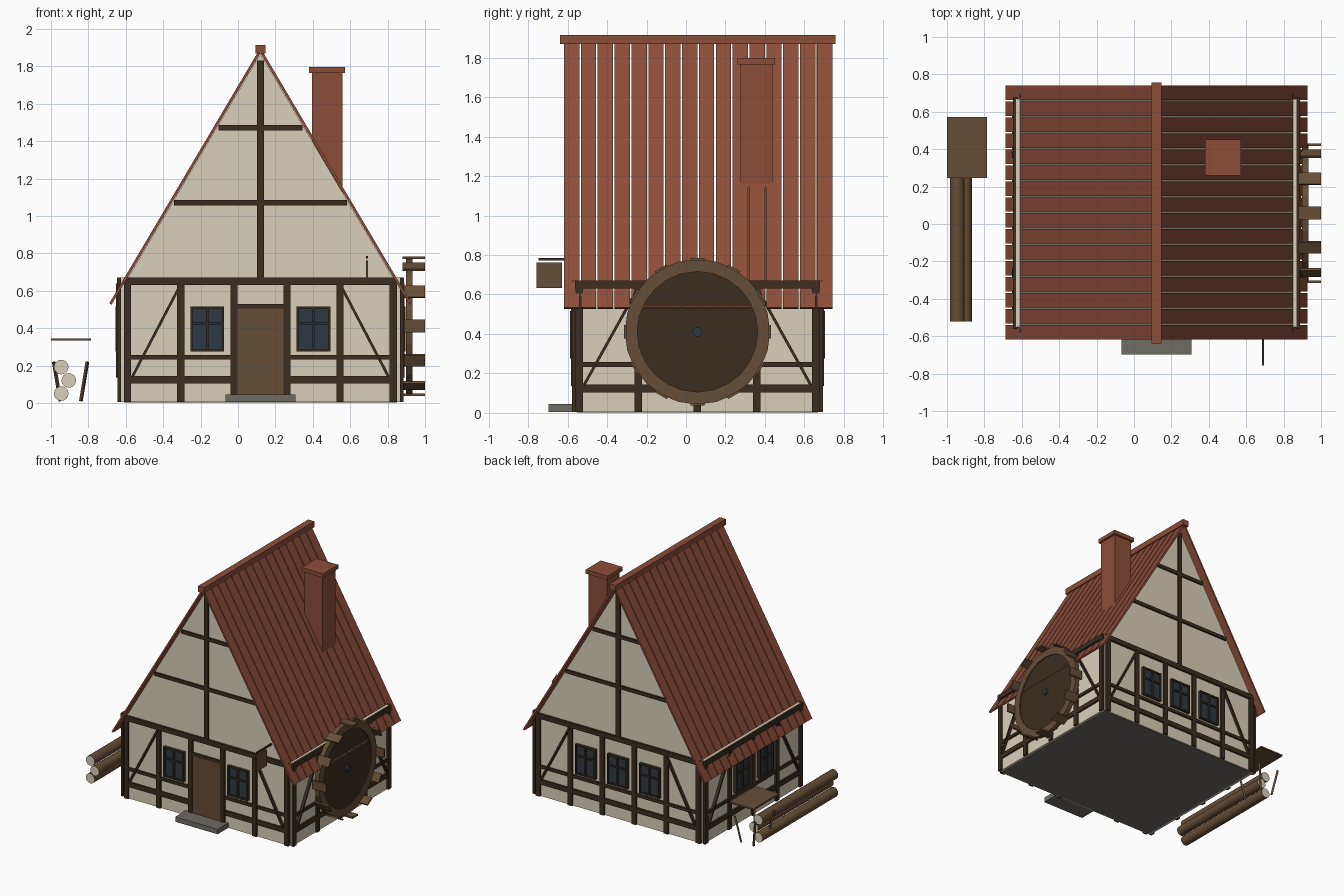
import bpy, bmesh
from math import pi, atan2, cos, sin
from mathutils import Matrix, Vector

if "Cube" in bpy.data.objects:
    bpy.data.objects.remove(bpy.data.objects["Cube"], do_unlink=True)


def material(name, rgb):
    m = bpy.data.materials.new(name)
    m.use_nodes = True
    m.diffuse_color = (*rgb, 1)
    m.node_tree.nodes["Principled BSDF"].inputs["Base Color"].default_value = (*rgb, 1)
    return m


PLASTER = material("cream plaster", (0.70, 0.63, 0.49))
TIMBER = material("dark timber", (0.042, 0.026, 0.015))
WOOD = material("brown wood", (0.13, 0.075, 0.037))
TILE = material("red tile", (0.26, 0.075, 0.04))
GLASS = material("blue glass", (0.026, 0.04, 0.055))
STONE = material("grey stone", (0.16, 0.15, 0.13))

CX, CY = 0.12, 0.058          # house centre
HOUSE = Matrix.Translation((CX, CY, 0))
PLATE = 0.67                  # top of the walls
APEX, SLOPE = 1.885, 1.69     # roof line


def finish(bm, name, *mats):
    bmesh.ops.recalc_face_normals(bm, faces=bm.faces)
    mesh = bpy.data.meshes.new(name)
    bm.to_mesh(mesh)
    bm.free()
    for m in mats:
        mesh.materials.append(m)
    ob = bpy.data.objects.new(name, mesh)
    bpy.context.collection.objects.link(ob)
    return ob


def add_box(bm, lo, hi, M=Matrix()):
    lo, hi = Vector(lo), Vector(hi)
    T = Matrix.Translation((lo + hi) / 2) @ Matrix.Diagonal((*(hi - lo), 1))
    bmesh.ops.create_cube(bm, size=1, matrix=M @ T)


def add_bar(bm, a, b, width, depth):
    """Rectangular bar from point a to point b."""
    a, b = Vector(a), Vector(b)
    rot = (b - a).to_track_quat('Z', 'Y').to_matrix().to_4x4()
    T = Matrix.Translation((a + b) / 2) @ rot
    bmesh.ops.create_cube(bm, size=1, matrix=T @ Matrix.Diagonal((width, depth, (b - a).length, 1)))


def box(name, lo, hi, mat, M=Matrix()):
    bm = bmesh.new()
    add_box(bm, lo, hi, M)
    return finish(bm, name, mat)


def add_tube(bm, r, a, b, n):
    """Solid cylinder between two points."""
    a, b = Vector(a), Vector(b)
    M = Matrix.Translation((a + b) / 2) @ (b - a).to_track_quat('Z', 'Y').to_matrix().to_4x4()
    bmesh.ops.create_cone(bm, cap_ends=True, segments=n, radius1=r, radius2=r,
                          depth=(b - a).length, matrix=M)


def wall(side, turn, half, dist, bays, window_bays, door_bay=None, gable=False):
    """Half-timbered wall: local x runs along it, local -y points outwards."""
    M = HOUSE @ Matrix.Rotation(turn, 4, 'Z') @ Matrix.Translation((0, -dist, 0))
    panel, frame, sash, panes = (bmesh.new() for _ in range(4))
    add_box(panel, (-half, 0, 0.005), (half, 0.02, PLATE), M)
    step = (2 * half - 0.02) / bays
    posts = [(i - bays / 2) * step for i in range(bays + 1)]

    def beam(x0, x1, z0, z1, out=0.015):
        add_box(frame, (x0, -out, z0), (x1, 0.004, z1), M)

    for x in posts:
        beam(x - 0.019, x + 0.019, 0.005, 0.64)
    beam(-half - 0.01, half + 0.01, 0.63, PLATE, 0.017)
    for i in range(bays):
        l, r = posts[i], posts[i + 1]
        if i == door_bay:
            beam(l, r, 0.505, 0.53)
            continue
        beam(l, r, 0.103, 0.143, 0.013)
        beam(l, r, 0.232, 0.257, 0.013)
        if i in window_bays:
            c = (l + r) / 2
            add_box(panes, (c - 0.085, -0.012, 0.28), (c + 0.085, 0, 0.51), M)
            for dx in (-0.084, 0, 0.084):
                add_box(sash, (c + dx - 0.006, -0.025, 0.275), (c + dx + 0.006, 0, 0.515), M)
            for z in (0.281, 0.425, 0.509):
                add_box(sash, (c - 0.09, -0.023, z - 0.006), (c + 0.09, 0, z + 0.006), M)
    # corner braces
    for s in (-1, 1):
        before = set(frame.verts)
        add_bar(frame, (s * (half - 0.035), -0.004, 0.14), (s * (half - 0.01 - step), -0.004, 0.635), 0.035, 0.014)
        bmesh.ops.transform(frame, matrix=M, verts=[v for v in frame.verts if v not in before])
    if gable:
        top = APEX - 0.018
        w = (top - PLATE) / SLOPE
        front = [panel.verts.new(M @ Vector(p)) for p in ((-w, 0, PLATE), (w, 0, PLATE), (0, 0, top))]
        face = panel.faces.new(front)
        ext = bmesh.ops.extrude_face_region(panel, geom=[face])["geom"]
        shift = M.to_3x3() @ Vector((0, 0.02, 0))
        bmesh.ops.translate(panel, vec=shift, verts=[v for v in ext if isinstance(v, bmesh.types.BMVert)])
        beam(-0.018, 0.018, PLATE, 1.83)
        for z in (1.07, 1.472):
            w = (top - z - 0.015) / SLOPE
            beam(-w, w, z - 0.014, z + 0.014, 0.013)
    finish(panel, side + "_wall", PLASTER)
    finish(frame, side + "_timbers", TIMBER)
    finish(sash, side + "_window_frames", TIMBER)
    finish(panes, side + "_window_panes", GLASS)


# Walls and floor
wall("front", 0, 0.72, 0.62, 5, (1, 3), door_bay=2, gable=True)
wall("right", pi / 2, 0.61, 0.75, 4, (1, 2))
wall("back", pi, 0.72, 0.62, 5, (1, 2, 3), gable=True)
wall("left", -pi / 2, 0.61, 0.75, 4, (1, 2))
box("floor", (-0.73, -0.61, 0.002), (0.73, 0.61, 0.012), STONE, HOUSE)

# Door and step
box("door", (-0.122, -0.632, 0.03), (0.122, -0.61, 0.506), WOOD, HOUSE)
box("door_step", (-0.188, -0.755, 0.005), (0.188, -0.62, 0.045), STONE, HOUSE)

# Roof boards
STRIPS, Y0, Y1 = 16, -0.622, 0.745
pitch = (Y1 - Y0) / STRIPS
for side, s in (("left", -1), ("right", 1)):
    bm = bmesh.new()
    for i in range(STRIPS):
        y = Y0 + (i + 0.5) * pitch
        add_bar(bm, (CX, y, APEX), (CX + s * 0.802, y, APEX - 0.802 * SLOPE), 0.014, pitch - 0.008)
    ob = finish(bm, side + "_roof", TILE)
    # boards must lie flat in the slope
    if ob.dimensions.y < (Y1 - Y0) * 0.99:
        bm = bmesh.new()
        for i in range(STRIPS):
            y = Y0 + (i + 0.5) * pitch
            add_bar(bm, (CX, y, APEX), (CX + s * 0.802, y, APEX - 0.802 * SLOPE), pitch - 0.008, 0.014)
        bm.to_mesh(ob.data)
        bm.free()
box("ridge_cap", (CX - 0.027, -0.638, 1.868), (CX + 0.027, 0.757, 1.915), TILE)

# Chimney
box("chimney", (0.395, 0.275, 0.3), (0.558, 0.437, 1.77), TILE)
box("chimney_cap", (0.38, 0.26, 1.765), (0.573, 0.452, 1.797), TILE)

# Water wheel
WX, WZ, WR = 0.915, 0.411, 0.368
bm = bmesh.new()
section = [bm.verts.new((WX + dx, CY, WZ + r)) for dx, r in
           ((-0.018, 0.305), (0.018, 0.305), (0.018, WR), (-0.018, WR))]
ring = [bm.edges.new((section[i], section[(i + 1) % 4])) for i in range(4)]
bmesh.ops.spin(bm, geom=section + ring, cent=(WX, CY, WZ), axis=(1, 0, 0),
               angle=2 * pi, steps=24, use_merge=True)
finish(bm, "wheel_rim", WOOD)
bm = bmesh.new()
add_tube(bm, 0.31, (WX - 0.01, CY, WZ), (WX + 0.01, CY, WZ), 24)
finish(bm, "wheel_disc", TIMBER)
bm = bmesh.new()
add_tube(bm, 0.025, (0.86, CY, WZ), (0.94, CY, WZ), 12)
finish(bm, "wheel_axle", GLASS)
bm = bmesh.new()
for i in range(12):
    M = Matrix.Translation((0.94, CY, WZ)) @ Matrix.Rotation(i * pi / 6, 4, 'X')
    add_box(bm, (-0.06, -0.035, 0.36), (0.06, 0.035, 0.373), M)
finish(bm, "wheel_paddles", WOOD)

# Hanging board beside the entrance
box("sign_board", (0.684, -0.757, 0.632), (0.696, -0.628, 0.762), WOOD)
box("sign_rod", (0.684, -0.747, 0.773), (0.696, -0.55, 0.785), TIMBER)

# Stacked logs with pale cut ends
for i, (x, z) in enumerate(((-0.945, 0.05), (-0.905, 0.121), (-0.945, 0.192))):
    bm = bmesh.new()
    add_tube(bm, 0.039, (x, -0.522, z), (x, 0.435, z), 16)
    for f in bm.faces:
        f.material_index = int(abs(f.normal.y) > 0.9)
    ob = finish(bm, "log_%d" % (i + 1), WOOD, PLASTER)
    bpy.ops.object.select_all(action='DESELECT')
    ob.select_set(True)
    bpy.context.view_layer.objects.active = ob
    bpy.ops.object.shade_smooth_by_angle()

# Work table with slanted legs
box("table_top", (-1, 0.245, 0.334), (-0.787, 0.572, 0.346), WOOD)
bm = bmesh.new()
for sx in (-1, 1):
    for sy in (-1, 1):
        add_bar(bm, (-0.895 + sx * 0.055, 0.41 + sy * 0.09, 0.01),
                (-0.895 + sx * 0.09, 0.41 + sy * 0.12, 0.22), 0.014, 0.014)
finish(bm, "table_legs", WOOD)
